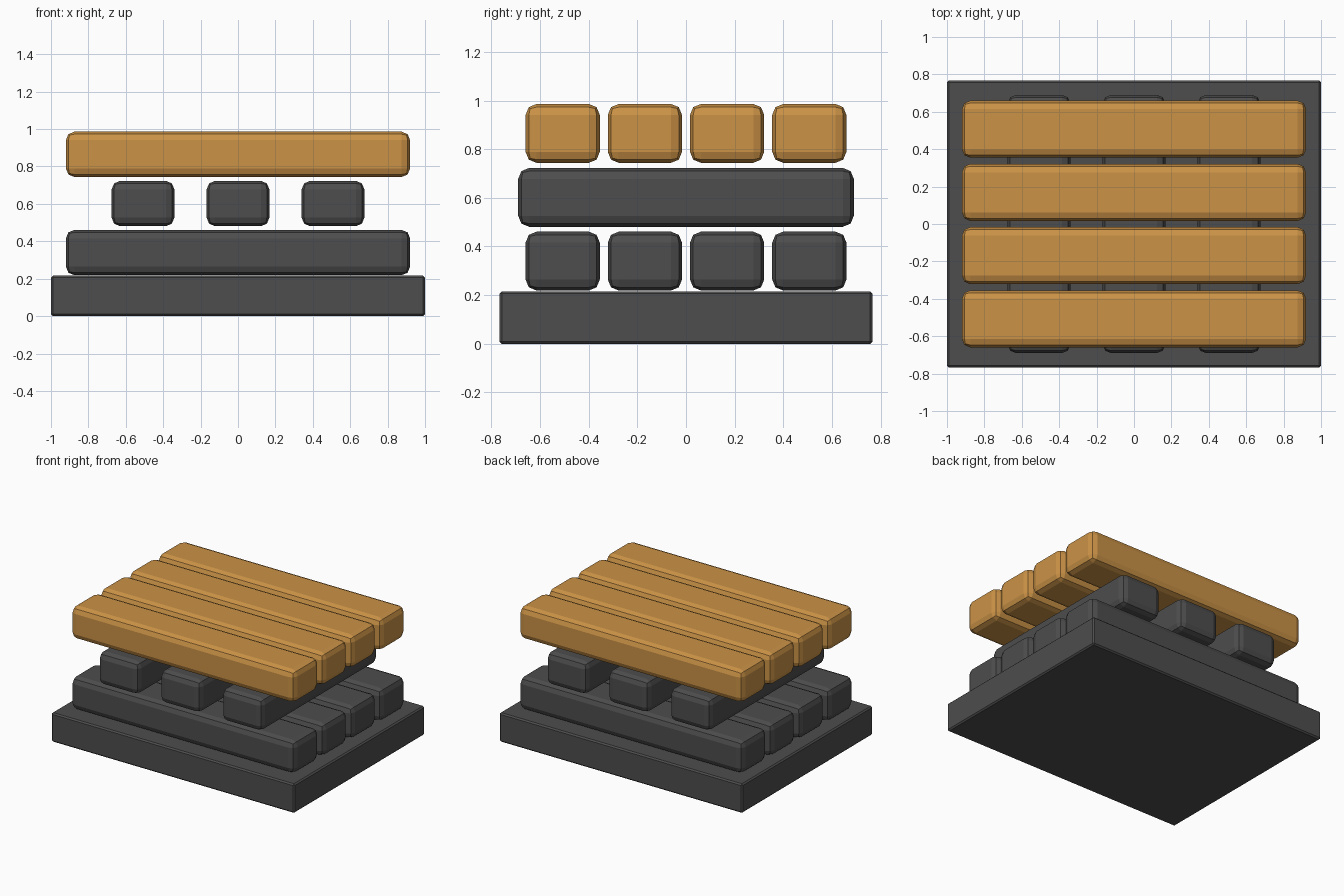
import bpy
import bmesh
from mathutils import Matrix

old = bpy.data.objects.get("Cube")
if old:
    bpy.data.objects.remove(old, do_unlink=True)


def make_material(name, colour):
    mat = bpy.data.materials.new(name)
    mat.use_nodes = True
    mat.diffuse_color = colour
    mat.node_tree.nodes["Principled BSDF"].inputs["Base Color"].default_value = colour
    return mat


charcoal = make_material("charcoal grey", (0.075, 0.075, 0.075, 1))
amber = make_material("amber wood", (0.6, 0.29, 0.062, 1))


def block(name, size, centre, mat, bevel, segments):
    """Box with chamfered or rounded edges."""
    bm = bmesh.new()
    bmesh.ops.create_cube(bm, size=1, matrix=Matrix.Diagonal((*size, 1)))
    mesh = bpy.data.meshes.new(name)
    bm.to_mesh(mesh)
    bm.free()
    mesh.materials.append(mat)
    obj = bpy.data.objects.new(name, mesh)
    obj.location = centre
    bpy.context.collection.objects.link(obj)
    mod = obj.modifiers.new("rounded edges", "BEVEL")
    mod.width = bevel
    mod.segments = segments
    return obj


# Base slab
block("base_slab", (2, 1.535, 0.216), (0, 0, 0.108), charcoal, 0.01, 1)

# Four lengthwise bars in the lower and upper layers
for layer, z, mat in (("lower", 0.34, charcoal), ("upper", 0.865, amber)):
    for i in range(4):
        y = (i - 1.5) * 0.338
        block(f"{layer}_bar_{i + 1}", (1.84, 0.305, 0.242), (0, y, z), mat, 0.045, 2)

# Three crosswise bars between them
for i in range(3):
    block(f"cross_bar_{i + 1}", (0.335, 1.38, 0.242), ((i - 1) * 0.508, 0, 0.602),
          charcoal, 0.045, 2)
